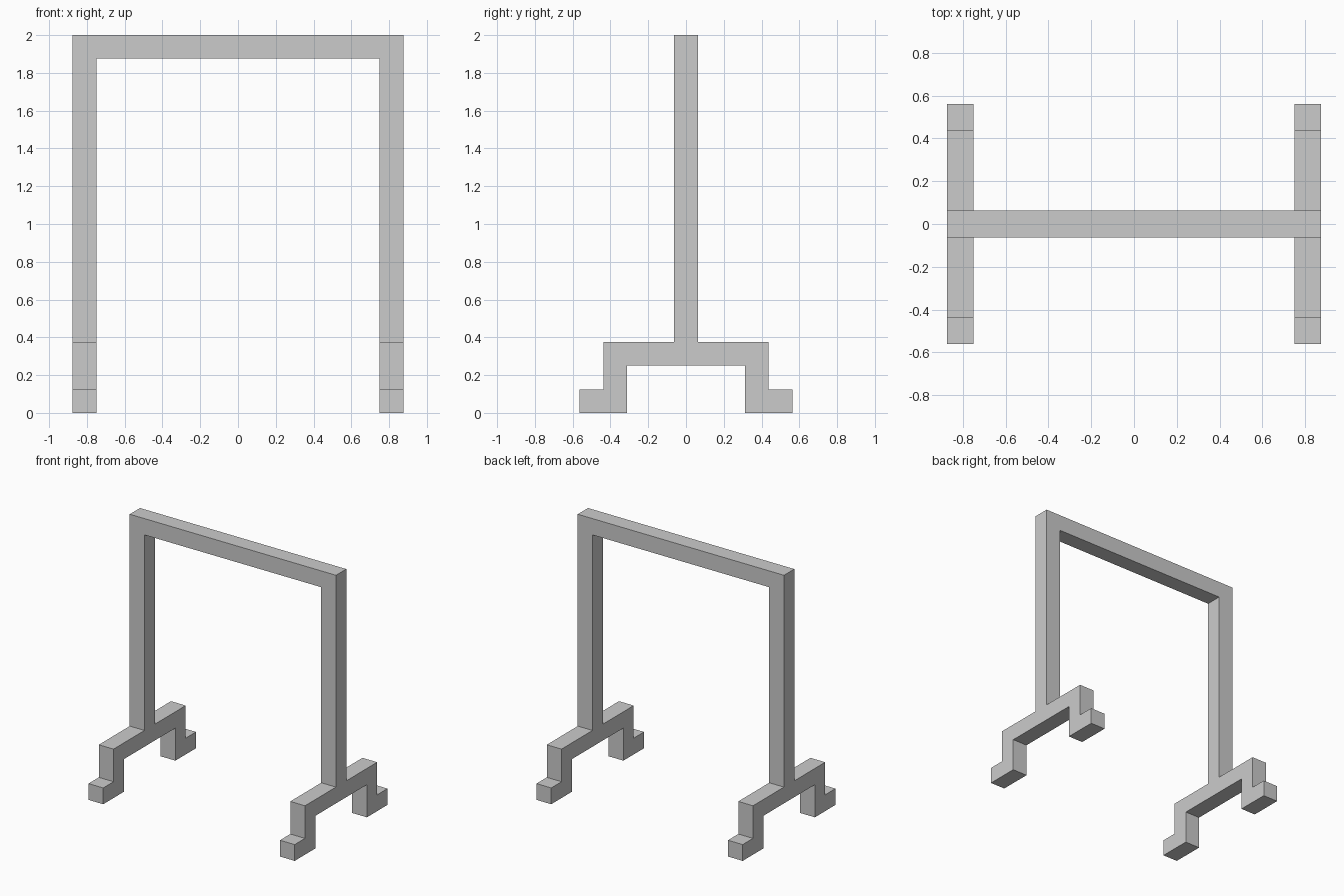
import bpy, bmesh
from mathutils import Vector

if "Cube" in bpy.data.objects:
    bpy.data.objects.remove(bpy.data.objects["Cube"])

T = 0.125          # thickness of every beam
H = T / 2

grey = bpy.data.materials.new("light_grey")
grey.diffuse_color = (0.6, 0.6, 0.6, 1)
grey.use_nodes = True
grey.node_tree.nodes["Principled BSDF"].inputs["Base Color"].default_value = grey.diffuse_color


def extrude_x(name, profile, x0, x1):
    """Extrude a closed (y, z) profile from x0 to x1."""
    bm = bmesh.new()
    face = bm.faces.new([bm.verts.new((x0, y, z)) for y, z in profile])
    ext = bmesh.ops.extrude_face_region(bm, geom=[face], use_keep_orig=True)
    moved = [g for g in ext["geom"] if isinstance(g, bmesh.types.BMVert)]
    bmesh.ops.translate(bm, verts=moved, vec=Vector((x1 - x0, 0, 0)))
    bmesh.ops.recalc_face_normals(bm, faces=bm.faces)
    mesh = bpy.data.meshes.new(name)
    bm.to_mesh(mesh)
    bm.free()
    mesh.materials.append(grey)
    obj = bpy.data.objects.new(name, mesh)
    bpy.context.collection.objects.link(obj)
    return obj


# Side stand: upright, raised base beam, two stepped feet (half outline, mirrored in y)
half = [(H, 2), (H, 0.375), (0.4375, 0.375), (0.4375, T), (0.5625, T),
        (0.5625, 0), (0.3125, 0), (0.3125, 0.25)]
outline = half + [(-y, z) for y, z in reversed(half)]
extrude_x("left_stand", outline, -0.875, -0.75)
extrude_x("right_stand", outline, 0.75, 0.875)

# Crossbar joining the tops of the uprights
extrude_x("crossbar", [(-H, 2 - T), (H, 2 - T), (H, 2), (-H, 2)], -0.75, 0.75)
